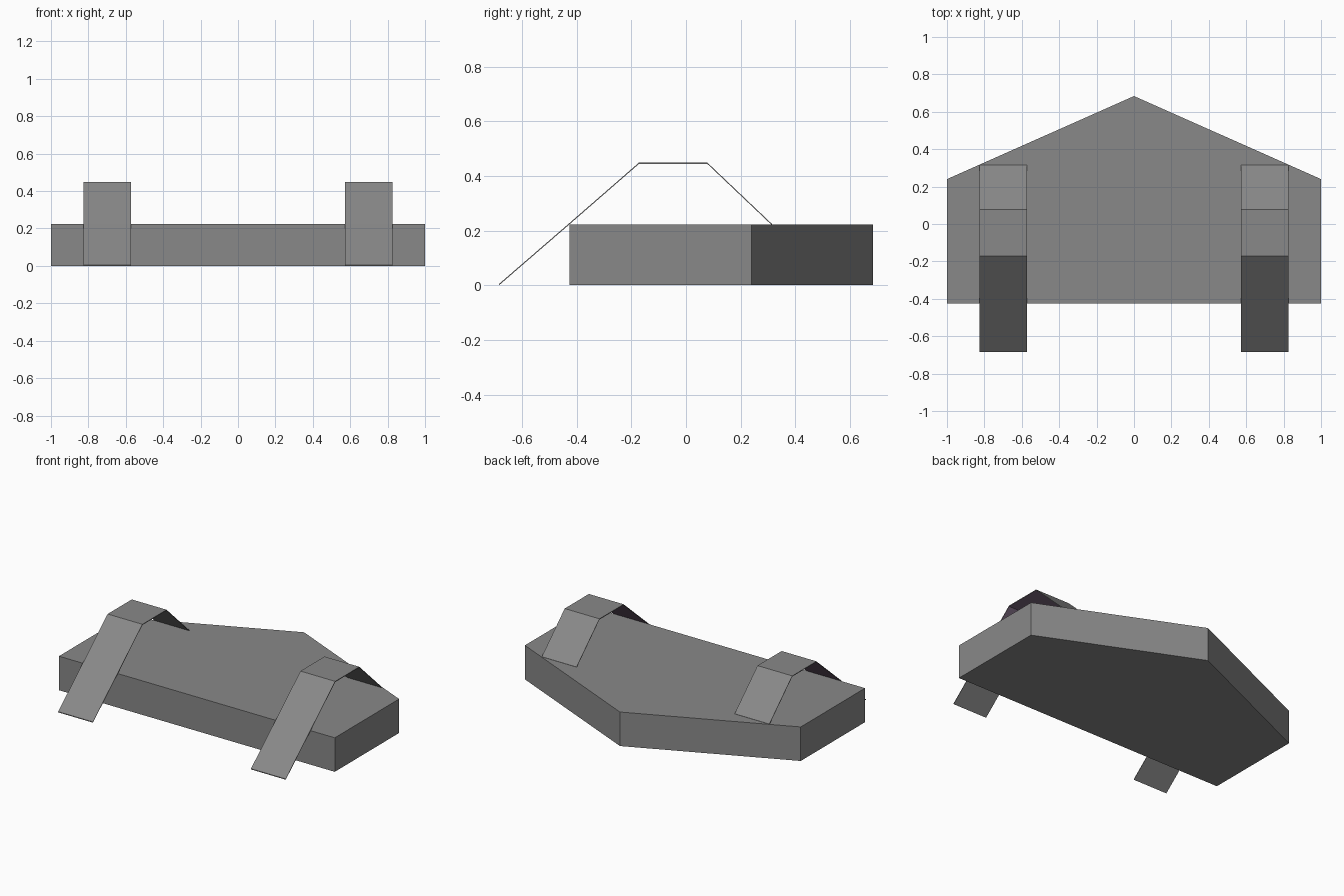
import bpy, bmesh

if "Cube" in bpy.data.objects:
    bpy.data.objects.remove(bpy.data.objects["Cube"])


def material(name, rgb):
    m = bpy.data.materials.new(name)
    m.diffuse_color = (*rgb, 1.0)
    m.use_nodes = True
    m.node_tree.nodes["Principled BSDF"].inputs["Base Color"].default_value = m.diffuse_color
    return m


GREY = material("mid grey", (0.25, 0.25, 0.25))
LINING = material("purple grey lining", (0.20, 0.14, 0.21))


def prism(name, loop, offset, materials):
    """Extrude a closed loop of 3D points along offset into a solid."""
    bm = bmesh.new()
    face = bm.faces.new([bm.verts.new(p) for p in loop])
    ext = bmesh.ops.extrude_face_region(bm, geom=[face])
    moved = [v for v in ext["geom"] if isinstance(v, bmesh.types.BMVert)]
    bmesh.ops.translate(bm, verts=moved, vec=offset)
    bmesh.ops.recalc_face_normals(bm, faces=bm.faces)
    mesh = bpy.data.meshes.new(name)
    bm.to_mesh(mesh)
    bm.free()
    for m in materials:
        mesh.materials.append(m)
    obj = bpy.data.objects.new(name, mesh)
    bpy.context.collection.objects.link(obj)
    return obj


# Five-sided base slab, pointed at the back
BASE_TOP = 0.223
outline = [(-1, -0.426), (1, -0.426), (1, 0.24), (0, 0.684), (-1, 0.24)]
prism("base_slab", [(x, y, 0) for x, y in outline], (0, 0, BASE_TOP), [GREY])

# Thin folded straps: long front ramp, flat top, short back slope
THICK = 0.005
path = [(-0.684, 0.005), (-0.426, 0.228), (-0.172, 0.449),
        (0.078, 0.449), (0.315, 0.224)]
section = path + [(y, z - THICK) for y, z in reversed(path)]
for side, x0 in (("left", -0.825), ("right", 0.573)):
    strap = prism(side + "_strap", [(x0, y, z) for y, z in section],
                  (0.252, 0, 0), [GREY, LINING])
    # Lining under the ramp and flat top, above the base only
    for p in strap.data.polygons:
        if p.normal.z < -0.5 and p.center.z > BASE_TOP and p.center.y < 0.1:
            p.material_index = 1
